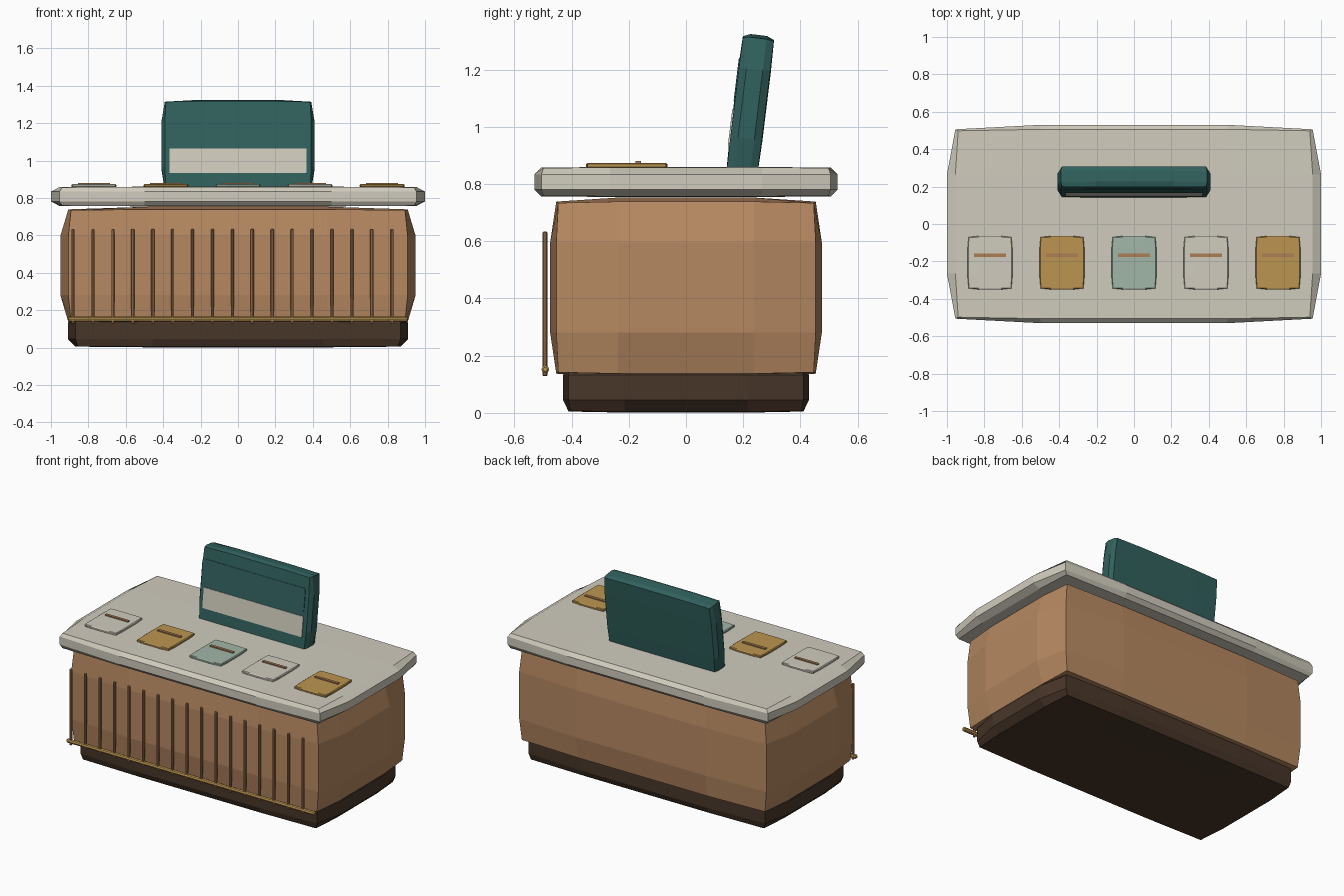
import bpy, bmesh, math
from mathutils import Matrix

if "Cube" in bpy.data.objects:
    bpy.data.objects.remove(bpy.data.objects["Cube"])


def material(name, rgb):
    m = bpy.data.materials.new(name)
    m.diffuse_color = (*rgb, 1)
    m.use_nodes = True
    m.node_tree.nodes["Principled BSDF"].inputs["Base Color"].default_value = m.diffuse_color
    return m


WOOD = material("warm wood", (0.47, 0.25, 0.12))
COPPER = material("copper", (0.42, 0.21, 0.09))
DARK = material("dark brown", (0.065, 0.037, 0.022))
STONE = material("pale stone", (0.63, 0.60, 0.51))
TEAL = material("deep teal", (0.03, 0.12, 0.11))
GOLD = material("gold", (0.50, 0.30, 0.08))
MINT = material("mint", (0.36, 0.47, 0.39))


def finish(name, bm, mat, loc, tilt=0.0):
    """Turn a bmesh into a flat shaded object."""
    bmesh.ops.recalc_face_normals(bm, faces=bm.faces)
    me = bpy.data.meshes.new(name)
    bm.to_mesh(me)
    bm.free()
    me.materials.append(mat)
    ob = bpy.data.objects.new(name, me)
    ob.location = loc
    ob.rotation_euler.x = tilt
    bpy.context.collection.objects.link(ob)
    return ob


def pillow(name, half, loc, mat, edge=0.045, corner=0.06, tilt=0.0):
    """Box of 3x3 faces per side whose edges and corners are drawn inward."""
    bm = bmesh.new()
    steps = (-1, -0.5, 0.5, 1)
    grid = {}
    for i in range(4):
        for j in range(4):
            for k in range(4):
                outer = sum(n in (0, 3) for n in (i, j, k))
                if outer == 0:
                    continue
                pull = (0, 0, edge, corner)[outer]
                p = [steps[n] * (1 - pull if n in (0, 3) else 1) * h
                     for n, h in zip((i, j, k), half)]
                grid[i, j, k] = bm.verts.new(p)
    for axis in range(3):
        for side in (0, 3):
            for a in range(3):
                for b in range(3):
                    quad = []
                    for da, db in ((0, 0), (1, 0), (1, 1), (0, 1)):
                        key = [a + da, b + db]
                        key.insert(axis, side)
                        quad.append(grid[tuple(key)])
                    bm.faces.new(quad)
    return finish(name, bm, mat, loc, tilt)


def box(name, half, loc, mat, tilt=0.0):
    bm = bmesh.new()
    bmesh.ops.create_cube(bm, size=2, matrix=Matrix.Diagonal((*half, 1)))
    return finish(name, bm, mat, loc, tilt)


def rod(name, radius, length, loc, mat, along_x=False):
    """Eight sided rod with chamfered ends."""
    bm = bmesh.new()
    turn = Matrix.Rotation(math.pi / 2, 4, 'Y') if along_x else Matrix()
    bmesh.ops.create_cone(bm, cap_ends=True, segments=8, radius1=radius,
                          radius2=radius, depth=length, matrix=turn)
    rims = [e for f in bm.faces if len(f.verts) == 8 for e in f.edges]
    bmesh.ops.bevel(bm, geom=rims, offset=radius * 0.4, segments=1, affect='EDGES')
    return finish(name, bm, mat, loc)


# Plinth, cabinet and worktop
pillow("plinth", (0.91, 0.43, 0.0875), (0, 0, 0.0885), DARK)
pillow("cabinet", (0.95, 0.475, 0.315), (0, 0, 0.438), WOOD)
pillow("worktop", (1.0, 0.53, 0.0525), (0, 0, 0.8075), STONE)

# Leaning display board with its two front panels
TILT = -math.radians(7)
BOARD = (0, 0.225, 1.08)
pillow("display_board", (0.41, 0.0575, 0.243), BOARD, TEAL, tilt=TILT)


def on_board(name, half, z, mat):
    y = -0.0575
    loc = (0, BOARD[1] + y * math.cos(TILT) - z * math.sin(TILT),
           BOARD[2] + y * math.sin(TILT) + z * math.cos(TILT))
    box(name, half, loc, mat, TILT)


on_board("upper_panel", (0.365, 0.002, 0.075), 0.08, TEAL)
on_board("lower_panel", (0.365, 0.003, 0.066), -0.09, STONE)

# Row of lids, each with a small bar handle
for n, mat in enumerate((STONE, GOLD, MINT, STONE, GOLD)):
    x = (n - 2) * 0.385
    pillow(f"lid_{n + 1}", (0.12, 0.143, 0.009), (x, -0.207, 0.865), mat)
    box(f"lid_handle_{n + 1}", (0.085, 0.009, 0.004), (x, -0.167, 0.877), COPPER)

# Upright rods and the foot rail across the front
for n in range(17):
    rod(f"front_rod_{n + 1}", 0.0085, 0.505, (-0.882 + n * 0.1065, -0.493, 0.381), COPPER)
rod("foot_rail", 0.0135, 1.82, (0, -0.492, 0.152), GOLD, along_x=True)
